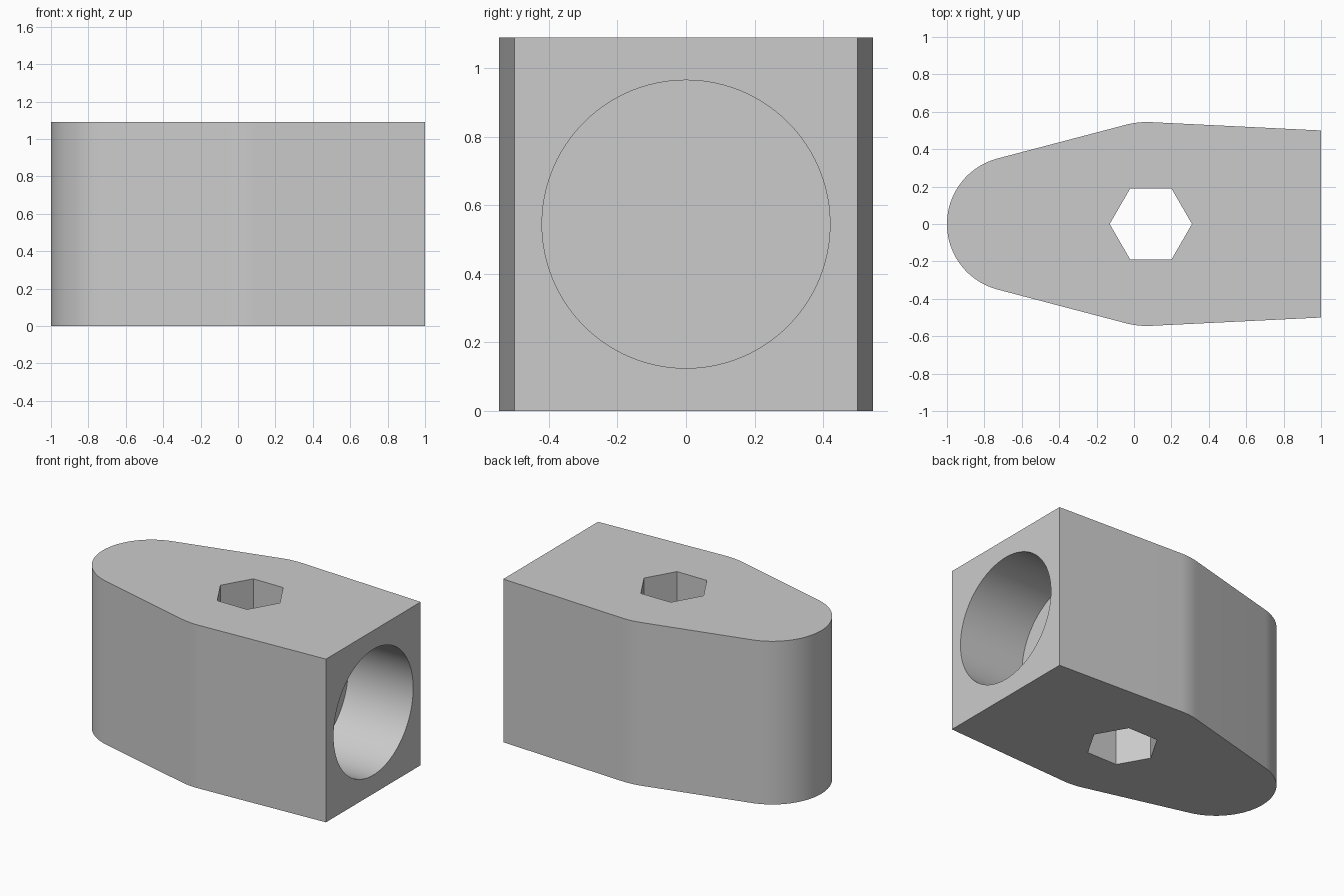
import bpy, bmesh
from math import radians, sin, cos

HEIGHT = 1.09

if "Cube" in bpy.data.objects:
    bpy.data.objects.remove(bpy.data.objects["Cube"], do_unlink=True)

grey = bpy.data.materials.new("plain grey")
grey.use_nodes = True
grey.diffuse_color = (0.6, 0.6, 0.6, 1)
grey.node_tree.nodes["Principled BSDF"].inputs["Base Color"].default_value = (0.6, 0.6, 0.6, 1)


def arc(cx, cy, r, start, end, steps):
    angles = [radians(start + (end - start) * i / steps) for i in range(steps + 1)]
    return [(cx + r * cos(a), cy + r * sin(a)) for a in angles]


def prism(name, outline, depth):
    """Extrude a closed xy outline upwards from z = 0."""
    bm = bmesh.new()
    face = bm.faces.new([bm.verts.new((x, y, 0)) for x, y in outline])
    top = bmesh.ops.extrude_face_region(bm, geom=[face])["geom"]
    bmesh.ops.translate(bm, vec=(0, 0, depth),
                        verts=[v for v in top if isinstance(v, bmesh.types.BMVert)])
    bmesh.ops.recalc_face_normals(bm, faces=bm.faces)
    mesh = bpy.data.meshes.new(name)
    bm.to_mesh(mesh)
    bm.free()
    mesh.materials.append(grey)
    obj = bpy.data.objects.new(name, mesh)
    bpy.context.collection.objects.link(obj)
    return obj


# Body: rounded nose, tapering flanks, soft shoulders, flat end
half = arc(-0.638, 0, 0.362, 180, 104.6, 24) + arc(0.07, 0.095, 0.45, 104.6, 87.2, 8) + [(1, 0.5)]
body = prism("body", half + [(x, -y) for x, y in reversed(half[1:])], HEIGHT)

# Hexagonal through hole
hex_cutter = prism("hex_hole_cutter", arc(0.09, 0, 0.22, 0, 300, 5), HEIGHT + 0.4)
hex_cutter.location.z = -0.2

# Blind round bore in the flat end
bore_cutter = prism("bore_cutter", arc(0, 0, 0.42, 0, 356.25, 95), 0.8)
bore_cutter.rotation_euler.y = radians(90)
bore_cutter.location = (0.52, 0, HEIGHT / 2)

bpy.ops.object.select_all(action="DESELECT")
body.select_set(True)
bpy.context.view_layer.objects.active = body
for cutter in (hex_cutter, bore_cutter):
    cutter.hide_render = True
    cut = body.modifiers.new(cutter.name, "BOOLEAN")
    cut.operation = "DIFFERENCE"
    cut.solver = "EXACT"
    cut.object = cutter
    bpy.ops.object.modifier_apply(modifier=cut.name)
    bpy.data.objects.remove(cutter, do_unlink=True)

bpy.ops.object.shade_smooth_by_angle(angle=radians(30))
